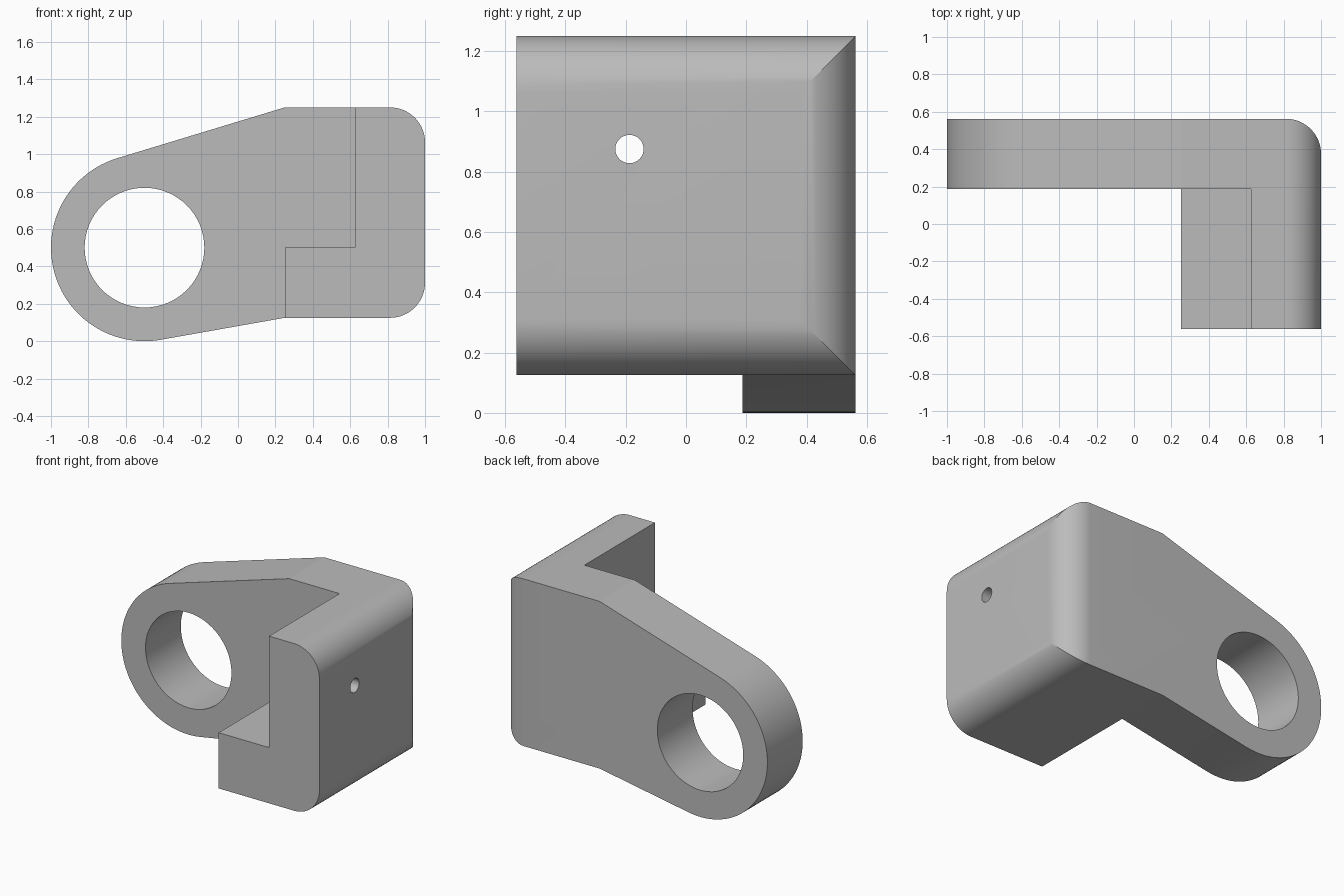
import bpy
import bmesh
from math import acos, atan2, cos, hypot, pi, radians, sin
from mathutils import Matrix

cube = bpy.data.objects.get("Cube")
if cube:
    bpy.data.objects.remove(cube, do_unlink=True)

# Main dimensions
THICK = 0.375
HALF_DEPTH = 0.5625
LOW, HIGH = 0.125, 1.25
FILLET = 0.1875
EYE = (-0.5, 0.5)
EYE_RADIUS, BORE_RADIUS = 0.5, 0.32

# Material
grey = bpy.data.materials.new("light_grey")
grey.use_nodes = True
colour = (0.5, 0.5, 0.5, 1)
grey.diffuse_color = colour
grey.node_tree.nodes["Principled BSDF"].inputs["Base Color"].default_value = colour


def arc(centre, radius, start, end, steps):
    angles = [start + (end - start) * i / steps for i in range(steps + 1)]
    return [(centre[0] + radius * cos(a), centre[1] + radius * sin(a)) for a in angles]


def prism(name, points, axis, start, end):
    """Extrude a 2D outline along x (outline in yz), y (xz) or z (xy)."""
    place = {"x": lambda p, t: (t, *p),
             "y": lambda p, t: (p[0], t, p[1]),
             "z": lambda p, t: (*p, t)}[axis]
    bm = bmesh.new()
    face = bm.faces.new([bm.verts.new(place(p, start)) for p in points])
    new = bmesh.ops.extrude_face_region(bm, geom=[face])["geom"]
    shift = place((0, 0), end - start)
    bmesh.ops.transform(bm, matrix=Matrix.Translation(shift),
                        verts=[g for g in new if isinstance(g, bmesh.types.BMVert)])
    bmesh.ops.recalc_face_normals(bm, faces=bm.faces)
    mesh = bpy.data.meshes.new(name)
    bm.to_mesh(mesh)
    bm.free()
    obj = bpy.data.objects.new(name, mesh)
    bpy.context.collection.objects.link(obj)
    mesh.materials.append(grey)
    return obj


def tangent_angle(point, side):
    dx, dz = point[0] - EYE[0], point[1] - EYE[1]
    return atan2(dz, dx) + side * acos(EYE_RADIUS / hypot(dx, dz))


# Side outline: round eye blending by tangents into the filleted block
top_knee, low_knee = (0.25, HIGH), (0.25, LOW)
outline = arc(EYE, EYE_RADIUS, tangent_angle(top_knee, 1),
              tangent_angle(low_knee, -1) + 2 * pi, 48)
outline.append(low_knee)
outline += arc((1 - FILLET, LOW + FILLET), FILLET, -pi / 2, 0, 16)
outline += arc((1 - FILLET, HIGH - FILLET), FILLET, 0, pi / 2, 16)
outline.append(top_knee)
bracket = prism("bracket", outline, "y", -HALF_DEPTH, HALF_DEPTH)

# Plan outline: back plate plus forward arm, with a filleted rear corner
inner = HALF_DEPTH - THICK
plan = [(-1.2, HALF_DEPTH), (-1.2, inner), (0.25, inner),
        (0.25, -HALF_DEPTH), (1, -HALF_DEPTH)]
plan += arc((1 - FILLET, HALF_DEPTH - FILLET), FILLET, 0, pi / 2, 16)
plan_cutter = prism("plan_cutter", plan, "z", -0.3, 1.6)

# Step above the foot, eye bore and the small cross hole
step = [(-0.3, 0.5), (1 - THICK, 0.5), (1 - THICK, 1.6), (-0.3, 1.6)]
step_cutter = prism("step_cutter", step, "y", -0.8, inner)
bore = arc(EYE, BORE_RADIUS, 0, 2 * pi, 64)[:-1]
bore_cutter = prism("bore_cutter", bore, "y", -0.8, 0.8)
pin = arc((-0.1875, 0.875), 0.047, 0, 2 * pi, 32)[:-1]
pin_cutter = prism("pin_hole_cutter", pin, "x", 0.4, 1.2)

for cutter, operation in ((plan_cutter, "INTERSECT"), (step_cutter, "DIFFERENCE"),
                          (bore_cutter, "DIFFERENCE"), (pin_cutter, "DIFFERENCE")):
    cutter.hide_render = True
    cutter.hide_set(True)
    mod = bracket.modifiers.new(cutter.name, "BOOLEAN")
    mod.operation = operation
    mod.solver = "EXACT"
    mod.object = cutter

# Bake the cuts, then drop the cutters
bpy.context.view_layer.update()
graph = bpy.context.evaluated_depsgraph_get()
baked = bpy.data.meshes.new_from_object(bracket.evaluated_get(graph))
bracket.modifiers.clear()
bracket.data = baked
for cutter in (plan_cutter, step_cutter, bore_cutter, pin_cutter):
    bpy.data.objects.remove(cutter, do_unlink=True)

# Smooth curved walls, crisp edges
bpy.ops.object.select_all(action="DESELECT")
bracket.select_set(True)
bpy.context.view_layer.objects.active = bracket
bpy.ops.object.shade_smooth_by_angle(angle=radians(14))
